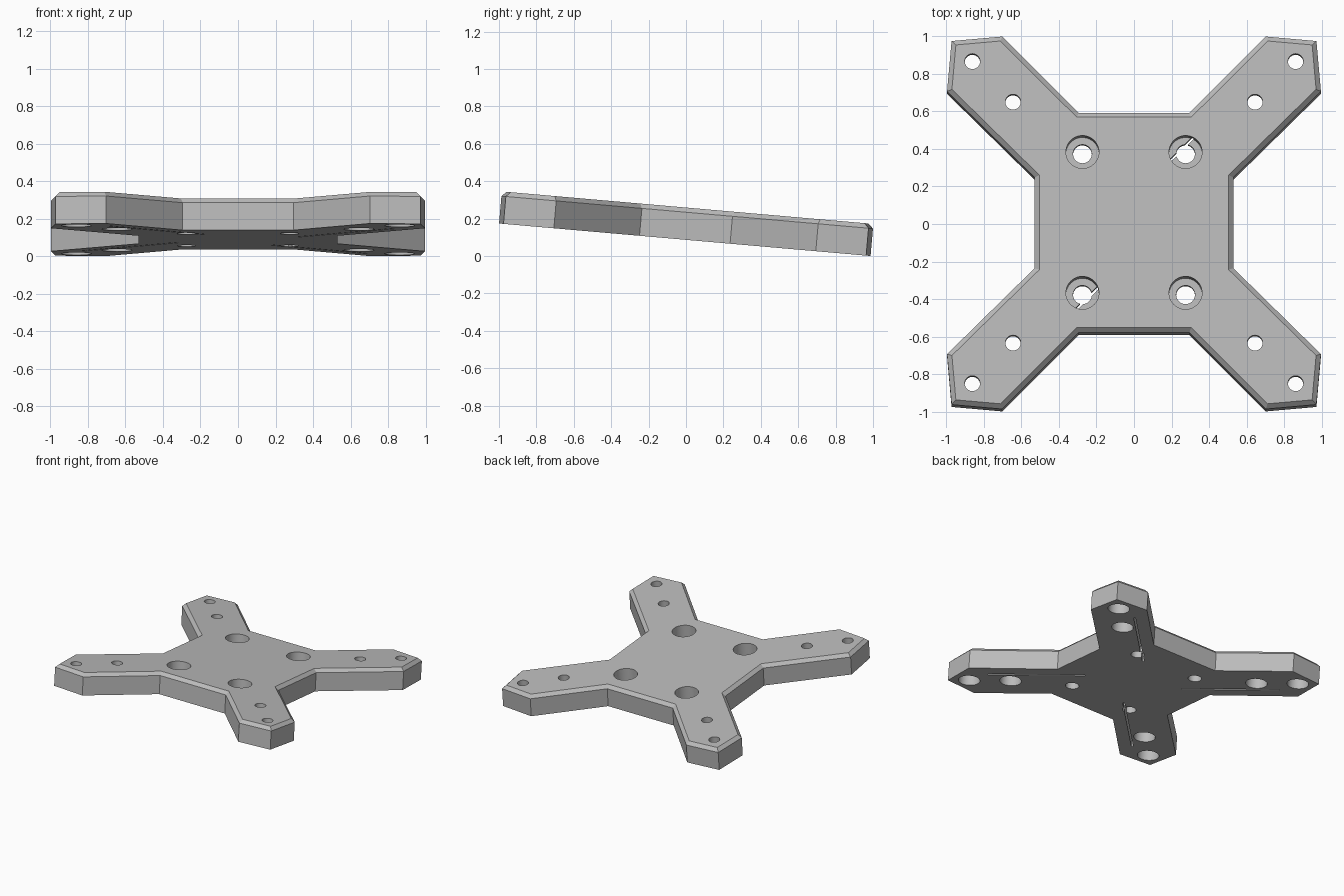
import bpy, bmesh, math
from mathutils import Matrix, Vector

cube = bpy.data.objects.get("Cube")
if cube:
    bpy.data.objects.remove(cube, do_unlink=True)

THICK, CHAMFER, TILT = 0.172, 0.025, math.radians(-5)
SIGNS = [(1, 1), (-1, 1), (-1, -1), (1, -1)]

grey = bpy.data.materials.new("plain grey")
grey.use_nodes = True
grey.diffuse_color = (0.5, 0.5, 0.5, 1)
grey.node_tree.nodes["Principled BSDF"].inputs["Base Color"].default_value = (0.5, 0.5, 0.5, 1)


def make_object(name, bm):
    bmesh.ops.recalc_face_normals(bm, faces=bm.faces)
    mesh = bpy.data.meshes.new(name)
    bm.to_mesh(mesh)
    bm.free()
    mesh.materials.append(grey)
    obj = bpy.data.objects.new(name, mesh)
    bpy.context.collection.objects.link(obj)
    return obj


def add_cylinders(bm, x, y, radius, low, high):
    # The same cylinder in all four quadrants
    for sx, sy in SIGNS:
        bmesh.ops.create_cone(
            bm, cap_ends=True, segments=40, radius1=radius, radius2=radius, depth=high - low,
            matrix=Matrix.Translation((sx * x, sy * y, (low + high) / 2)))


def cut(target, name, bm):
    # Subtract a cutter, then discard it
    cutter = make_object(name, bm)
    cutter.hide_render = True
    mod = target.modifiers.new(name, 'BOOLEAN')
    mod.operation, mod.solver, mod.object = 'DIFFERENCE', 'EXACT', cutter
    bpy.context.view_layer.objects.active = target
    bpy.ops.object.modifier_apply(modifier=mod.name)
    bpy.data.objects.remove(cutter, do_unlink=True)


# Cross-shaped plate: one quadrant outline mirrored around the centre
quadrant = [(0.53, 0.243), (0.997, 0.703), (0.973, 0.973), (0.703, 0.997), (0.295, 0.588)]
bm = bmesh.new()
ring = []
for sx, sy in SIGNS:
    corner = quadrant if sx * sy > 0 else quadrant[::-1]
    ring += [bm.verts.new((sx * x, sy * y, 0)) for x, y in corner]
base = bm.faces.new(ring)
extruded = bmesh.ops.extrude_face_region(bm, geom=[base], use_keep_orig=True)["geom"]
top = next(g for g in extruded if isinstance(g, bmesh.types.BMFace))
bmesh.ops.translate(bm, verts=top.verts, vec=(0, 0, THICK - CHAMFER))
bmesh.ops.recalc_face_normals(bm, faces=bm.faces)

# Chamfered top rim
bmesh.ops.inset_region(bm, faces=[top], thickness=CHAMFER, use_even_offset=True)
bmesh.ops.translate(bm, verts=top.verts, vec=(0, 0, CHAMFER))
plate = make_object("mounting_plate", bm)

# Through holes: centre bolts and two on each arm
bm = bmesh.new()
add_cylinders(bm, 0.275, 0.377, 0.05, -0.1, 0.3)
for d in (0.645, 0.862):
    add_cylinders(bm, d, d, 0.041, -0.1, 0.3)
cut(plate, "through_holes", bm)

# Counterbores: from above at the centre, from below on the arms
bm = bmesh.new()
add_cylinders(bm, 0.275, 0.377, 0.088, 0.052, 0.3)
for d in (0.645, 0.862):
    add_cylinders(bm, d, d, 0.08, -0.1, 0.1)
cut(plate, "counterbores", bm)

# Thin slots under each arm, beside its centreline
bm = bmesh.new()
for k in range(4):
    turn = Matrix.Rotation(math.radians(45 + 90 * k), 4, 'Z')
    size = Matrix.Diagonal((0.72, 0.014, 0.2, 1))
    bmesh.ops.create_cube(bm, size=1, matrix=turn @ Matrix.Translation((0.71, 0.104, 0)) @ size)
cut(plate, "underside_slots", bm)

# Tilt the plate, then centre it and rest it on the ground
plate.data.transform(Matrix.Rotation(TILT, 4, 'X'))
lows = [min(v.co[i] for v in plate.data.vertices) for i in range(3)]
highs = [max(v.co[i] for v in plate.data.vertices) for i in range(3)]
plate.data.transform(Matrix.Translation(
    Vector((-(lows[0] + highs[0]) / 2, -(lows[1] + highs[1]) / 2, -lows[2]))))

bpy.ops.object.select_all(action='DESELECT')
plate.select_set(True)
bpy.context.view_layer.objects.active = plate
bpy.ops.object.shade_smooth_by_angle(angle=math.radians(20))
